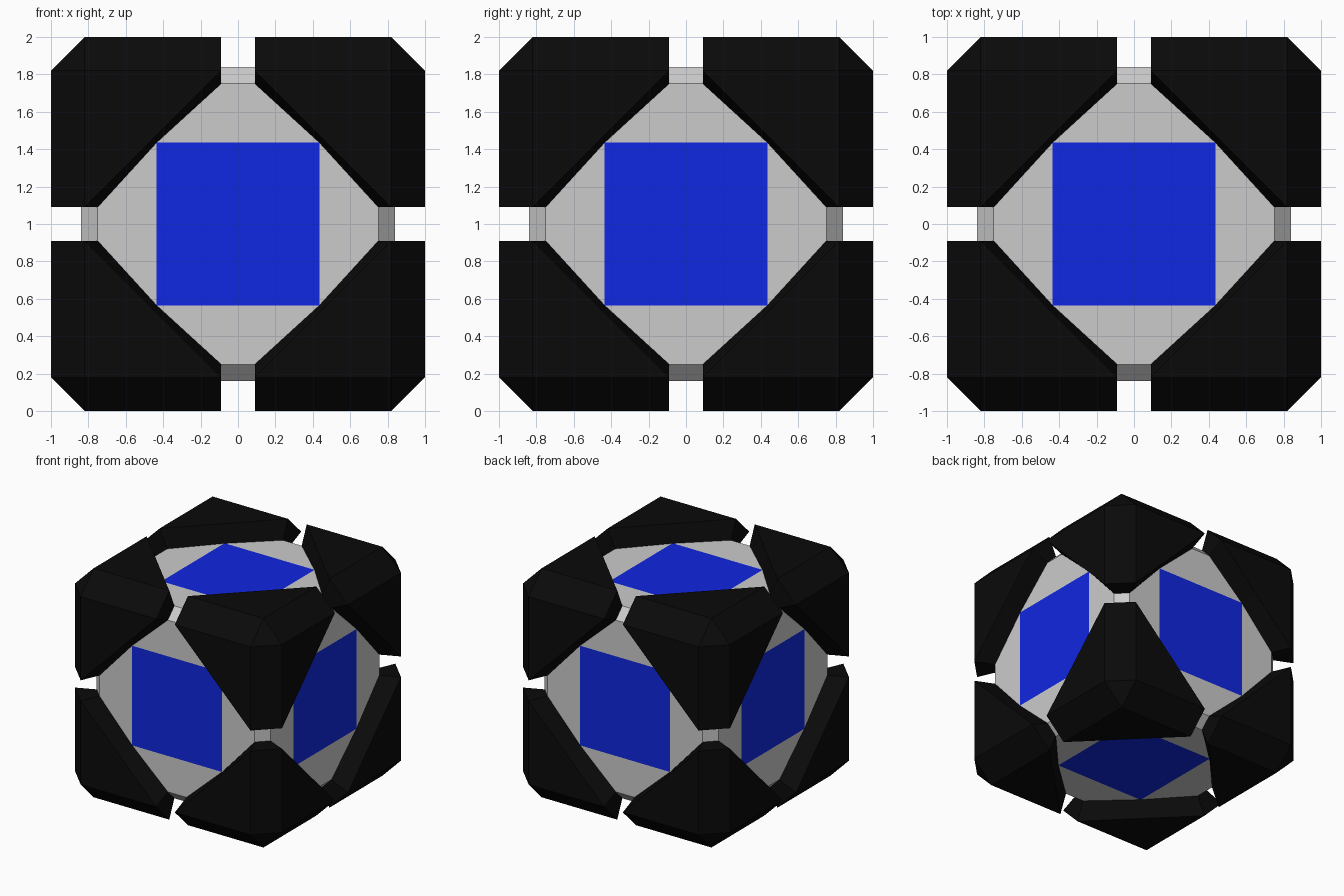
import bpy, bmesh
from mathutils import Matrix

if "Cube" in bpy.data.objects:
    bpy.data.objects.remove(bpy.data.objects["Cube"])

GAP, MID = 0.09, 0.435              # half gap between corner caps, half panel size
OUT, OUT_IN = 1.0, 0.82             # outer shell and its chamfer start
CORE, CORE_IN = 0.84, 0.75          # inner cube and its chamfer start


def material(name, colour):
    m = bpy.data.materials.new(name)
    m.diffuse_color = (*colour, 1)
    m.use_nodes = True
    m.node_tree.nodes["Principled BSDF"].inputs["Base Color"].default_value = m.diffuse_color
    return m


def make(name, bm, mat=None):
    bmesh.ops.remove_doubles(bm, verts=bm.verts, dist=1e-5)
    bmesh.ops.recalc_face_normals(bm, faces=bm.faces)
    me = bpy.data.meshes.new(name)
    bm.to_mesh(me)
    bm.free()
    ob = bpy.data.objects.new(name, me)
    ob.location.z = 1
    bpy.context.collection.objects.link(ob)
    if mat:
        me.materials.append(mat)
    return ob


black = material("black", (0.003, 0.003, 0.003))
blue = material("blue", (0.005, 0.02, 0.75))

# Chamfered inner cube
bm = bmesh.new()
bmesh.ops.create_cube(bm, size=2 * CORE)
bmesh.ops.bevel(bm, geom=bm.edges[:], offset=CORE - CORE_IN, segments=1,
                affect='EDGES', profile=0.5)
make("inner_cube", bm)

# Blue square panel on every side
for side, axis, angle in (("top", 'X', 0), ("front", 'X', 90), ("bottom", 'X', 180),
                          ("back", 'X', 270), ("right", 'Y', 90), ("left", 'Y', 270)):
    bm = bmesh.new()
    rot = Matrix.Rotation(angle * 3.14159265 / 180, 4, axis)
    bmesh.ops.create_grid(bm, x_segments=1, y_segments=1, size=MID,
                          matrix=rot @ Matrix.Translation((0, 0, CORE + 0.002)))
    ob = make(side + "_panel", bm, blue)
    # single quads: point them outwards
    poly = ob.data.polygons[0]
    if poly.normal.dot(poly.center) < 0:
        ob.data.flip_normals()

# Corner cap: one third of the faces, turned three times about the diagonal
bm = bmesh.new()


def face(points, turn):
    bm.faces.new([bm.verts.new(p[-turn:] + p[:-turn] if turn else p) for p in points])


A, B, C = (OUT_IN, GAP, OUT), (GAP, OUT_IN, OUT), (OUT_IN, OUT_IN, OUT)
a, b, c = (CORE_IN, GAP, CORE), (GAP, CORE_IN, CORE), (CORE_IN, CORE_IN, CORE)
half = (OUT_IN + GAP) / 2
M, m = (half, half, OUT), (MID, MID, CORE)
A2, C2 = (OUT, GAP, OUT_IN), (OUT, OUT_IN, OUT_IN)
a2, c2 = (CORE, GAP, CORE_IN), (CORE, CORE_IN, CORE_IN)
for t in range(3):
    face((A, C, B, M), t)           # outer face
    face((A, A2, C2, C), t)         # outer edge chamfer
    face((A, M, m, a), t)           # folded slanted wall
    face((M, B, b, m), t)
    face((A, a, a2, A2), t)         # end facing the gap
    face((a, m, b, c), t)           # underside on the core
    face((a, c, c2, a2), t)
face((C, C2, (OUT_IN, OUT, OUT_IN)), 0)
face((c, c2, (CORE_IN, CORE, CORE_IN)), 0)
caps = make("corner_caps", bm, black)
mirror = caps.modifiers.new("all_corners", 'MIRROR')
mirror.use_axis = (True, True, True)
mirror.use_mirror_merge = False
